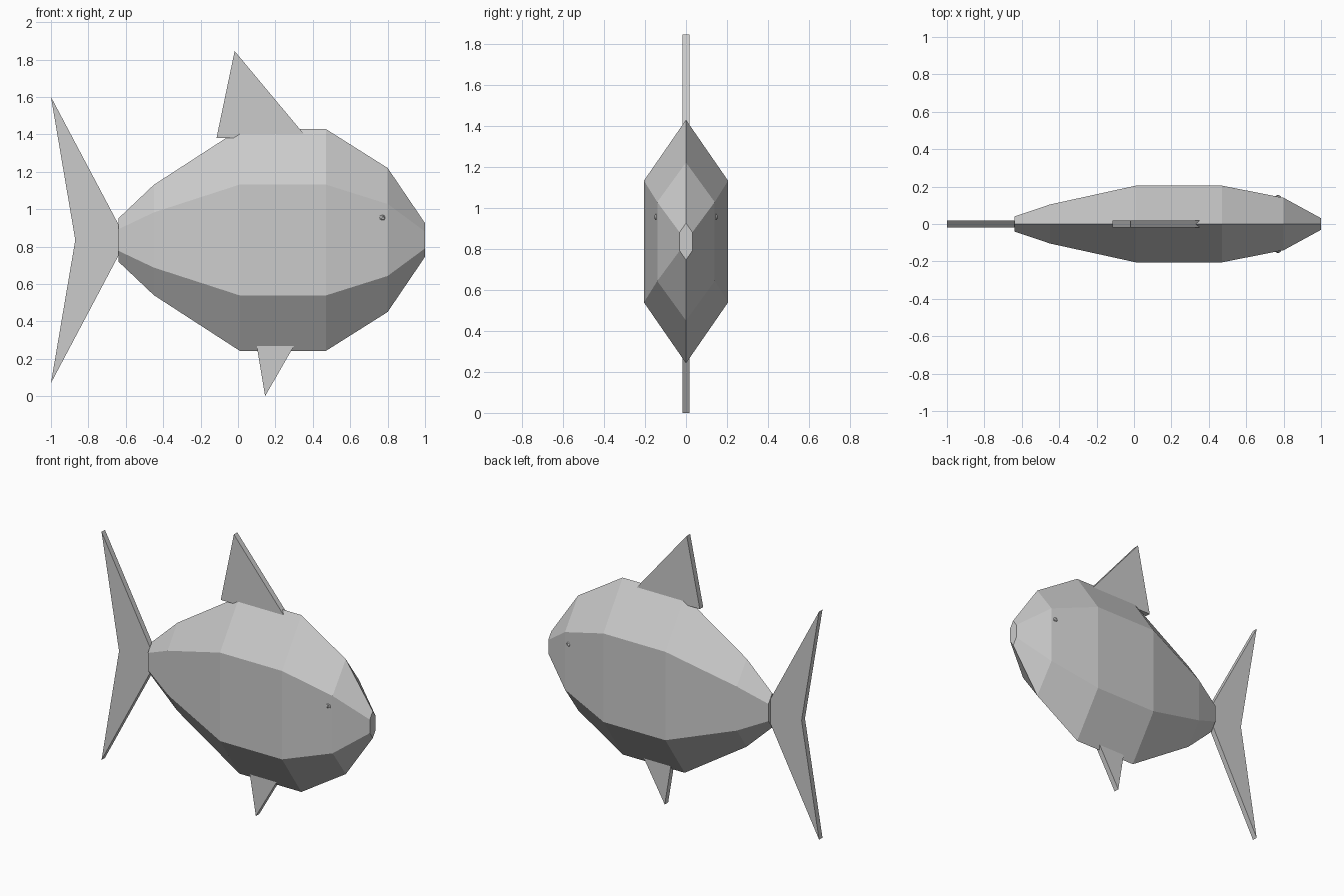
import bpy, bmesh

if "Cube" in bpy.data.objects:
    bpy.data.objects.remove(bpy.data.objects["Cube"])

MID = 0.835   # height of the body axis


def make_object(name, bm):
    bmesh.ops.recalc_face_normals(bm, faces=bm.faces)
    mesh = bpy.data.meshes.new(name)
    bm.to_mesh(mesh)
    bm.free()
    obj = bpy.data.objects.new(name, mesh)
    bpy.context.collection.objects.link(obj)
    return obj


def fin(name, outline, half=0.018):
    """Flat plate in the x-z plane, extruded through its thickness."""
    bm = bmesh.new()
    face = bm.faces.new([bm.verts.new((x, -half, z)) for x, z in outline])
    ext = bmesh.ops.extrude_face_region(bm, geom=[face])
    verts = [v for v in ext["geom"] if isinstance(v, bmesh.types.BMVert)]
    bmesh.ops.translate(bm, verts=verts, vec=(0, 2 * half, 0))
    return make_object(name, bm)


# Body: lofted hexagonal sections (x, half height, half width)
sections = [(-0.64, 0.115, 0.04), (-0.45, 0.295, 0.104), (0.01, 0.593, 0.205),
            (0.47, 0.593, 0.205), (0.80, 0.385, 0.14), (1.0, 0.09, 0.031)]
hexagon = [(0, 1), (1, 0.5), (1, -0.5), (0, -1), (-1, -0.5), (-1, 0.5)]
bm = bmesh.new()
rings = [[bm.verts.new((x, w * a, MID + h * b)) for a, b in hexagon]
         for x, h, w in sections]
for r, s in zip(rings, rings[1:]):
    for i in range(6):
        j = (i + 1) % 6
        bm.faces.new((r[i], r[j], s[j], s[i]))
bm.faces.new(rings[0])
bm.faces.new(rings[-1])
make_object("body", bm)

# Fins
fin("tail_fin", [(-1.0, 1.60), (-0.87, MID), (-1.0, 0.07), (-0.595, MID)])
fin("dorsal_fin", [(-0.115, 1.38), (-0.018, 1.845), (0.37, 1.38)])
fin("belly_fin", [(0.10, 0.27), (0.145, 0.0), (0.30, 0.27)])

# Eyes
for side, name in ((-1, "eye_front"), (1, "eye_back")):
    bm = bmesh.new()
    bmesh.ops.create_icosphere(bm, subdivisions=1, radius=0.021)
    bmesh.ops.translate(bm, verts=bm.verts, vec=(0.77, side * 0.136, 0.955))
    make_object(name, bm)
